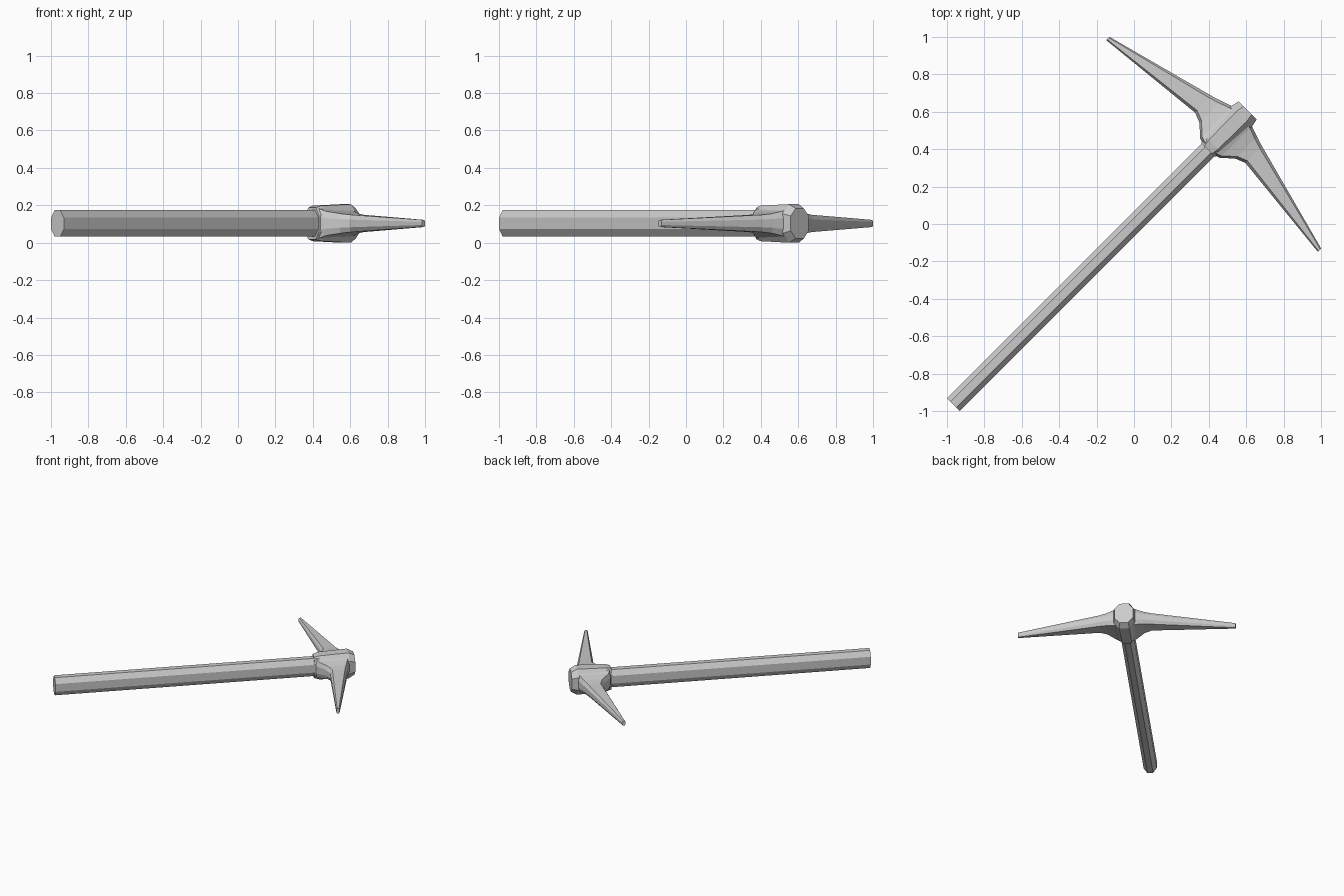
import bpy, bmesh, math

if "Cube" in bpy.data.objects:
    bpy.data.objects.remove(bpy.data.objects["Cube"])

ZC = 0.103  # height of the tool's mid plane
R = math.sqrt(0.5)


def to_world(u, v, z):
    """u runs along the handle, v along the pick arms."""
    return ((u - v) * R, (u + v) * R, ZC + z)


def octagon(a0, a1, h, ca, ch):
    """Rectangle a0..a1 by -h..h with corners cut by ca and ch."""
    return [(a0 + ca, -h), (a1 - ca, -h), (a1, -h + ch), (a1, h - ch),
            (a1 - ca, h), (a0 + ca, h), (a0, h - ch), (a0, -h + ch)]


def loft(name, rings):
    bm = bmesh.new()
    loops = [[bm.verts.new(to_world(*p)) for p in ring] for ring in rings]
    for a, b in zip(loops, loops[1:]):
        for i in range(8):
            j = (i + 1) % 8
            bm.faces.new((a[i], a[j], b[j], b[i]))
    bm.faces.new(loops[0])
    bm.faces.new(loops[-1])
    bmesh.ops.recalc_face_normals(bm, faces=bm.faces)
    mesh = bpy.data.meshes.new(name)
    bm.to_mesh(mesh)
    bm.free()
    obj = bpy.data.objects.new(name, mesh)
    bpy.context.collection.objects.link(obj)


def along_handle(name, sections):
    # each section: position, half width, half height, corner cuts
    loft(name, [[(u, v, z) for v, z in octagon(-w, w, h, cw, ch)]
                for u, w, h, cw, ch in sections])


# Eight-sided handle
along_handle("handle", [(-1.365, 0.048, 0.071, 0.027, 0.040),
                        (0.62, 0.048, 0.071, 0.027, 0.040)])

# Flared collar with a bevelled end
along_handle("head_collar", [(0.56, 0.052, 0.085, 0.024, 0.042),
                             (0.60, 0.066, 0.095, 0.031, 0.046),
                             (0.815, 0.078, 0.103, 0.040, 0.052),
                             (0.86, 0.068, 0.080, 0.037, 0.040)])

# Tapered pick arms: distance, inner edge, outer edge, half height, bevel
ARM = [(0.03, 0.56, 0.825, 0.082, 0.012),
       (0.075, 0.575, 0.815, 0.065, 0.014),
       (0.135, 0.63, 0.795, 0.052, 0.016),
       (0.190, 0.652, 0.778, 0.046, 0.016),
       (0.80, 0.590, 0.615, 0.019, 0.006)]
for name, side in (("left_pick_arm", 1), ("right_pick_arm", -1)):
    loft(name, [[(u, side * v, z) for u, z in octagon(u0, u1, h, c, h * 0.55)]
                for v, u0, u1, h, c in ARM])
